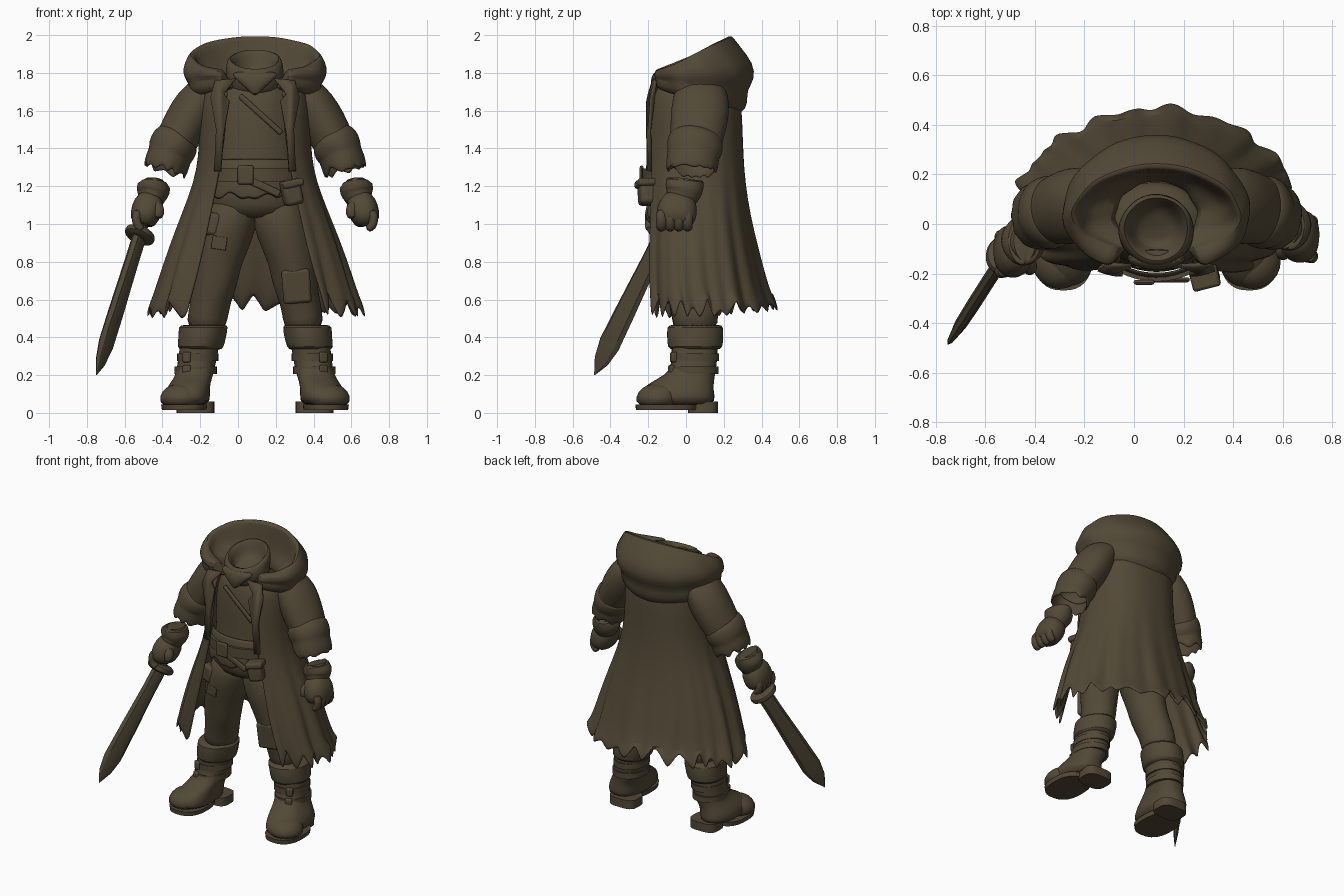
import bpy, bmesh, math, random
from mathutils import Vector

random.seed(7)
CX = 0.09  # centre line of the body
mat = bpy.data.materials.new("dark_olive_brown")
mat.diffuse_color = (0.085, 0.066, 0.037, 1)


def finish(name, bm, sub=1, thick=0, bevel=0, angle=50):
    bmesh.ops.recalc_face_normals(bm, faces=bm.faces)
    me = bpy.data.meshes.new(name)
    bm.to_mesh(me)
    bm.free()
    me.materials.append(mat)
    ob = bpy.data.objects.new(name, me)
    bpy.context.collection.objects.link(ob)
    if thick:
        m = ob.modifiers.new("thickness", 'SOLIDIFY')
        m.thickness, m.offset = thick, 0
    if bevel:
        m = ob.modifiers.new("bevel", 'BEVEL')
        m.width, m.segments = bevel, 2
    if sub:
        m = ob.modifiers.new("smooth", 'SUBSURF')
        m.levels = m.render_levels = sub
    bpy.context.view_layer.objects.active = ob
    ob.select_set(True)
    bpy.ops.object.shade_smooth_by_angle(angle=math.radians(angle))
    ob.select_set(False)
    return ob


def grid(rows, closed, cap0=False, cap1=False):
    bm = bmesh.new()
    vs = [[bm.verts.new(p) for p in r] for r in rows]
    n = len(vs[0])
    for a, b in zip(vs, vs[1:]):
        for i in range(n if closed else n - 1):
            j = (i + 1) % n
            bm.faces.new((a[i], a[j], b[j], b[i]))
    if cap0:
        bm.faces.new(vs[0])
    if cap1:
        bm.faces.new(vs[-1])
    return bm


def teeth(n, width, depth):
    # ragged profile: a run of random triangular teeth
    out = []
    while len(out) < n:
        w, d = random.randint(max(2, width - 2), width + 2), depth * random.uniform(0.25, 1)
        out += [d * (1 - abs(2 * k / w - 1)) for k in range(w)]
    return out[:n]


def sexp(v, p):
    return math.copysign(abs(v) ** p, v)


def tube(name, pts, n=24, caps=(True, True), flat=False, p=1, wob=0, jag=0, thick=0, sub=1, lean=0):
    # pts: x, y, z, half width, half depth
    c = [Vector(q[:3]) for q in pts]
    rows, cut = [], teeth(n, 4, jag)
    for k, q in enumerate(pts):
        t = (c[min(k + 1, len(c) - 1)] - c[max(k - 1, 0)])
        t = Vector((0, 0, 1)) if flat or t.length < 1e-6 else t.normalized()
        u = Vector((0, 1, 0)).cross(t).normalized()
        v = t.cross(u)
        ph = random.uniform(0, 6)
        row = []
        for i in range(n):
            a = math.tau * i / n
            s = 1 + wob * math.sin(3 * a + ph) + wob * 0.6 * math.sin(5 * a + 2 * ph)
            d = -t * cut[i] if jag and k == len(pts) - 1 else Vector()
            d.z += lean * min(1, k / 2) * q[4] * math.sin(a)
            row.append(c[k] + u * q[3] * s * sexp(math.cos(a), p) + v * q[4] * s * sexp(math.sin(a), p) + d)
        rows.append(row)
    return finish(name, grid(rows, True, *caps), sub, thick)


def box(name, loc, size, rot=(0, 0, 0), bevel=0.012):
    bm = bmesh.new()
    bmesh.ops.create_cube(bm, size=1)
    bmesh.ops.scale(bm, vec=size, verts=bm.verts)
    ob = finish(name, bm, 0, 0, bevel, 40)
    ob.location, ob.rotation_euler = loc, rot
    return ob


# Long coat, open at the front: z, half width, front y, back y, half opening
coat = [(1.74, .225, -.13, .2, .14), (1.72, .265, -.17, .26, .145), (1.64, .285, -.195, .285, .15),
        (1.5, .285, -.205, .29, .155), (1.36, .29, -.21, .295, .175), (1.22, .315, -.21, .305, .2),
        (1.05, .38, -.21, .33, .235), (0.88, .445, -.21, .37, .27), (0.72, .495, -.21, .41, .31),
        (0.62, .525, -.205, .44, .34), (0.49, .555, -.195, .475, .365)]
N = 140
cut, rows = teeth(N, 7, 0.15), []
for z, rx, yf, yb, w in coat:
    a0 = math.asin((w / rx) ** 1.25)
    low = max(0, (1.3 - z) / 0.8)
    row = []
    for i in range(N):
        a = a0 + (math.tau - 2 * a0) * i / (N - 1)
        p = .8 if math.cos(a) > 0 else .86 + .16 * min(1, low)   # rounder at the back
        f = 1 + low * (0.025 * math.sin(13 * a) + 0.018 * math.sin(21 * a + 1))
        if z < .55:
            f += .3 * (.06 - cut[i])  # teeth curl outward
        x = CX + rx * f * sexp(math.sin(a), p)
        y = (yf + yb) / 2 - .04 * min(1, low) * abs(math.sin(a)) - (yb - yf) / 2 * f * sexp(math.cos(a), p)
        back = max(0, -math.cos(a))
        row.append((x, y, z + (cut[i] + 0.04 * back if z < .55 else 0)))
    rows.append(row)
finish("long_coat", grid(rows, False), 1, 0.018)

# Lowered hood: a folded collar swept around the shoulders, open at the front
rows = []
for k in range(49):
    a = math.radians(28 + 304 * k / 48)
    b = (1 - math.cos(a)) / 2
    s, c = math.sin(a), -math.cos(a)
    prof = [(.27, .2, 1.73 - .14 * b), (.325, .265, 1.715 - .135 * b), (.355, .295, 1.75 - .105 * b),
            (.35, .285, 1.775 - .07 * b), (.38, .305, 1.785 - .02 * b), (.38, .3, 1.81 + .04 * b),
            (.357, .25, 1.815 + .125 * b), (.34, .205, 1.80 + .205 * b), (.318, .182, 1.79 + .2 * b),
            (.3, .175, 1.77 + .12 * b), (.26, .165, 1.765 + .04 * b), (.17, .14, 1.76), (.15, .13, 1.7)]
    rows.append([(CX + rx * s + .005 * math.sin(9 * a + j),
                  .035 + ry * c * (.78 + .22 * b) + .025 * b * (3 < j < 6), z)
                 for j, (rx, ry, z) in enumerate(prof)])
finish("hood", grid(rows, True, True, True), 1)

# Torso and hips under the coat
tube("vest", [(CX, 0, 1.02, .2, .15), (CX, -.02, 1.1, .25, .175), (CX, -.015, 1.2, .235, .18),
              (CX, -.005, 1.35, .23, .17), (CX, 0, 1.55, .24, .175), (CX, .01, 1.7, .21, .165),
              (CX, .01, 1.76, .14, .12)], 32, flat=True, wob=.012)
tube("vest_hem", [(CX, -.02, 1.34, .235, .18), (CX, -.025, 1.24, .25, .188), (CX, -.025, 1.12, .265, .195)],
     48, (False, False), jag=.07, thick=.015)
tube("belt", [(CX, -.025, z, r, r - .055) for z, r in
              [(1.225, .245), (1.225, .262), (1.295, .262), (1.295, .245)]], 40, (False, False), flat=True, sub=0)
tube("neck_scarf", [(CX, -.01, 1.66, .12, .12), (CX, -.02, 1.75, .15, .14), (CX, -.025, 1.81, .155, .145),
                    (CX, -.025, 1.86, .148, .145), (CX, -.02, 1.88, .128, .128), (CX, -.015, 1.85, .108, .108),
                    (CX, -.01, 1.79, .09, .09), (CX, -.01, 1.77, .05, .05)], 32, flat=True, wob=.02, lean=.4)

# Pointed scarf front and crossed vest flap
tube("scarf_point", [(CX, -.165, 1.68, .01, .012), (CX, -.16, 1.73, .06, .03), (CX, -.145, 1.78, .12, .04),
                     (CX, -.13, 1.81, .13, .035)], 16, flat=True)
box("vest_flap", (.12, -.17, 1.58), (.3, .02, .03), (0, math.radians(42), 0))
box("belt_buckle", (.04, -.235, 1.26), (.085, .02, .1))
box("belt_tongue", (.13, -.225, 1.2), (.2, .02, .04), (0, math.radians(25), 0))
box("belt_pouch", (.285, -.205, 1.165), (.1, .09, .13), (0, math.radians(-12), .25), .02)
box("pouch_flap", (.285, -.215, 1.215), (.115, .095, .04), (0, math.radians(-12), .25))
box("thigh_pouch", (-.14, -.11, 1.0), (.1, .07, .12), (0, .1, -.3), .02)
box("knee_patch", (.31, -.105, .67), (.15, .035, .18), (.08, -.08, .1), .016)
box("thigh_patch", (-.1, -.15, .9), (.08, .012, .07), (.05, .15, -.1), .004)

for s, side in ((-1, "right"), (1, "left")):
    X = lambda d: CX + s * d

    # Lapel folded along the coat opening
    bm = bmesh.new()
    pts = [(.1, 1.77), (.21, 1.76), (.235, 1.67), (.205, 1.5), (.215, 1.28), (.18, 1.28),
           (.165, 1.48), (.135, 1.65), (.165, 1.69)]
    bm.faces.new([bm.verts.new((X(d), -.202 + .25 * max(0, d - .17) + .3 * max(0, z - 1.66), z)) for d, z in pts])
    finish(side + "_lapel", bm, 0, .018)

    # Sleeve and ragged turned-back cuff
    tube(side + "_sleeve", [(X(.2), .07, 1.73, .05, .09), (X(.25), .075, 1.71, .09, .13), (X(.31), .08, 1.63, .112, .148),
                            (X(.365), .07, 1.53, .112, .145), (X(.415), .055, 1.44, .105, .13),
                            (X(.45), .045, 1.37, .098, .12)], 28, (True, False), wob=.025, thick=.015)
    tube(side + "_cuff", [(X(.405), .055, 1.46, .1, .125), (X(.42), .05, 1.44, .122, .143),
                          (X(.443), .045, 1.385, .12, .14), (X(.45), .04, 1.37, .108, .128),
                          (X(.465), .035, 1.33, .112, .132), (X(.485), .03, 1.265, .108, .127)],
         36, (False, False), wob=.015, jag=.06, thick=.016)

    # Glove: flared cuff, fist, fingers and thumb
    y = -.02 if s > 0 else -.08
    tube(side + "_glove_cuff", [(X(.56), y - .02, 1.1, .065, .08), (X(.545), y, 1.15, .075, .085),
                                (X(.54), y + .01, 1.165, .09, .1), (X(.53), y + .015, 1.235, .095, .105),
                                (X(.53), y + .015, 1.245, .075, .085), (X(.535), y + .01, 1.2, .06, .07)], 24, wob=.015)
    tube(side + "_hand", [(X(.54), y, 1.16, .06, .075), (X(.565), y - .02, 1.1, .085, .105),
                          (X(.585), y - .035, 1.04, .08, .11), (X(.6), y - .04, .99, .06, .09)], 20, p=.85)
    for k in range(4):
        fy = y - .11 + .046 * k
        tube(f"{side}_finger_{k + 1}", [(X(.615), fy, 1.08, .026, .029), (X(.632), fy, 1.03, .028, .03),
                                        (X(.622), fy, .985, .026, .029), (X(.59), fy, .97, .022, .027)], 10)
    tube(side + "_thumb", [(X(.53), y - .075, 1.12, .03, .03), (X(.505), y - .095, 1.07, .035, .035),
                           (X(.515), y - .1, 1.025, .025, .028)], 12)

    # Trouser leg
    tube(side + "_trouser_leg", [(X(.1), 0, 1.14, .13, .15), (X(.13), -.01, 1.02, .145, .16), (X(.17), -.01, .9, .14, .15),
                                 (X(.195), 0, .8, .122, .135), (X(.21), .01, .7, .12, .13), (X(.235), .035, .6, .105, .125),
                                 (X(.25), .05, .52, .108, .125), (X(.27), .05, .42, .1, .115)], 24, wob=.02)

    # Boot: shaft, foot, sole, heel, top cuff and straps
    foot = [(.355, -.05, .035, .115, .205), (.36, -.055, .09, .122, .205), (.35, -.04, .14, .112, .185),
            (.33, -.0, .18, .102, .15), (.315, .035, .22, .1, .122), (.305, .045, .28, .102, .12),
            (.295, .045, .35, .104, .122), (.285, .045, .42, .107, .124)]
    tube(side + "_boot", [(X(q[0]), *q[1:]) for q in foot], 28, flat=True, p=.85, wob=.01)
    tube(side + "_toe_cap", [(X(.39), -.15, .03, .115, .115), (X(.39), -.15, .09, .118, .118),
                             (X(.385), -.14, .135, .09, .095), (X(.385), -.135, .155, .04, .05)], 24, flat=True)
    tube(side + "_sole", [(X(.375), -.105, .015, .118, .16), (X(.375), -.105, .045, .122, .163)],
         36, flat=True, p=.8, sub=0)
    tube(side + "_heel", [(X(.315), .09, 0, .1, .08), (X(.315), .09, .06, .1, .08)], 28, flat=True, p=.6, sub=0)
    tube(side + "_boot_cuff", [(X(.29), .05, .33, .105, .12), (X(.292), .05, .345, .124, .148), (X(.282), .05, .40, .126, .148),
                               (X(.275), .05, .46, .132, .15), (X(.27), .05, .468, .115, .13)], 32, flat=True, wob=.02)
    for k, (z, r) in enumerate(((.225, .112), (.295, .11))):
        tube(f"{side}_boot_strap_{k + 1}", [(X(.313 - .01 * k), .04 + .005 * k, z + dz, r + e, r + e + .02) for dz, e in
                                            ((-.02, -.02), (-.02, 0), (.02, 0), (.02, -.02))], 24, (False, False), flat=True, sub=0)
        box(f"{side}_strap_buckle_{k + 1}", (X(.36), -.075 + .01 * k, z), (.045, .03, .055), (0, 0, s * .4), .008)

# Sword: blade, guard and grip along one slanted line
tip, guard = Vector((-.75, -.485, .2)), Vector((-.52, -.125, .94))
axis = (tip - guard).normalized()
side_v = axis.cross(Vector((0, 0, 1))).normalized()   # thin direction
wide_v = side_v.cross(axis)
L = (tip - guard).length


def along(name, prof, n, sub=0):
    rows = [[guard + axis * d + wide_v * w * math.cos(math.tau * i / n) + side_v * t * math.sin(math.tau * i / n)
             for i in range(n)] for d, w, t in prof]
    return finish(name, grid(rows, True, True, True), sub, 0, 0, 30)


along("sword_blade", [(0, .052, .028), (.15, .052, .028), (L * .55, .062, .028), (L * .78, .066, .025),
                      (L * .9, .046, .016), (L, .002, .002)], 8)
along("sword_guard", [(-.028, .06, .05), (-.022, .095, .078), (.015, .098, .08), (.025, .06, .05)], 20, 1)
along("sword_grip", [(-.2, .02, .02), (-.19, .035, .032), (-.16, .03, .028), (-.02, .03, .028)], 12)
